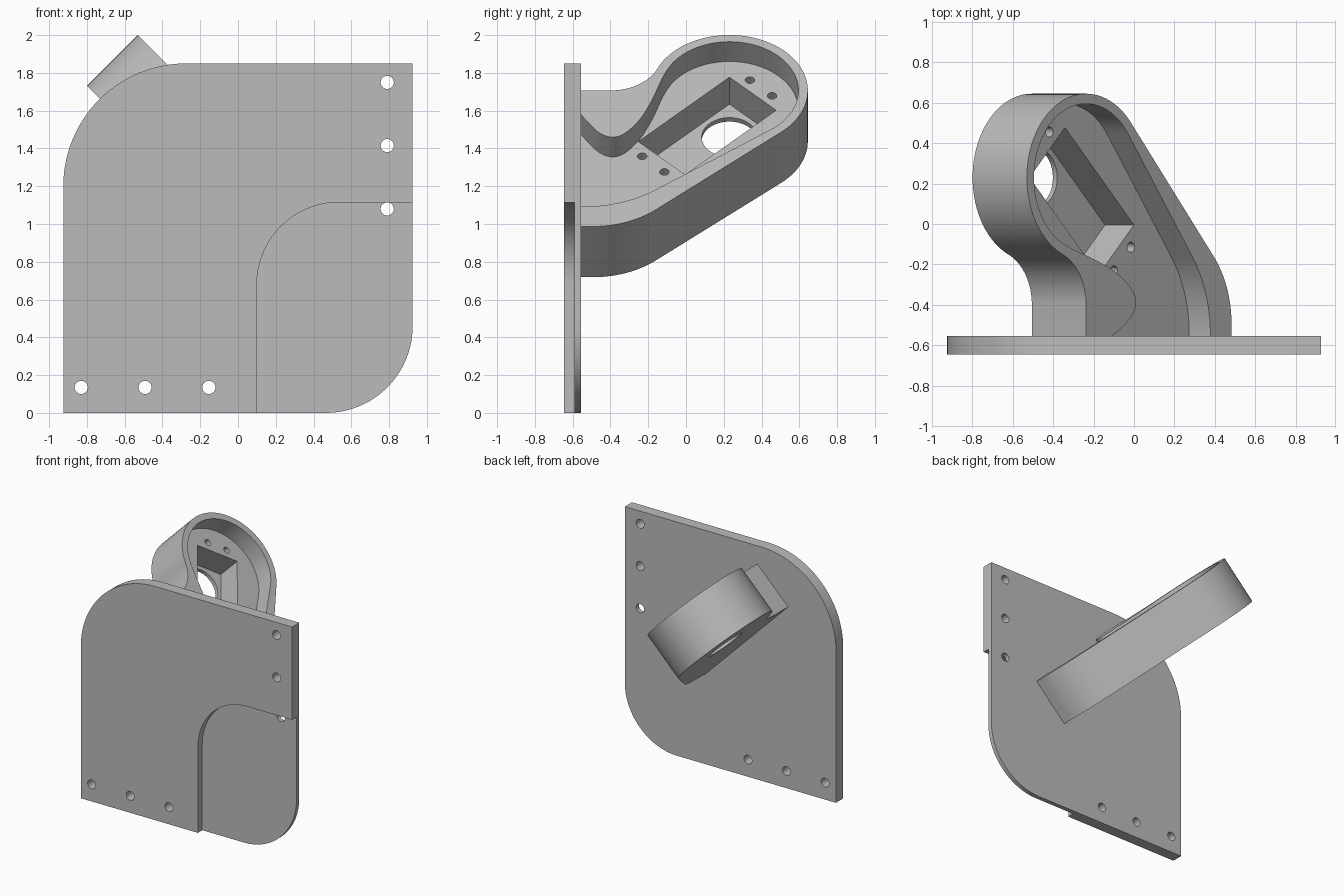
import bpy, bmesh
from math import sin, cos, radians, sqrt
from mathutils import Matrix, Vector
from mathutils.geometry import interpolate_bezier

cube = bpy.data.objects.get("Cube")
if cube:
    bpy.data.objects.remove(cube, do_unlink=True)

grey = bpy.data.materials.new("matte grey")
grey.use_nodes = True
grey.diffuse_color = (0.5, 0.5, 0.5, 1)
grey.node_tree.nodes["Principled BSDF"].inputs["Base Color"].default_value = (0.5, 0.5, 0.5, 1)


def frame(x, y, z, origin):
    """Matrix taking a local profile plane and its normal into the model."""
    m = Matrix((x, y, z)).transposed().to_4x4()
    m.translation = origin
    return m


def arc(cx, cy, r, start, end, steps=24):
    angles = [radians(start + (end - start) * i / steps) for i in range(steps + 1)]
    return [(cx + r * cos(t), cy + r * sin(t)) for t in angles]


def spline(pts, first_tangent, steps=6):
    """Smooth curve through a few points, without the first one."""
    pts = [Vector(p) for p in pts]
    tan = [Vector(first_tangent)]
    tan += [(b - a) / 2 for a, b in zip(pts, pts[2:])] + [pts[-1] - pts[-2]]
    out = []
    for i in range(len(pts) - 1):
        seg = interpolate_bezier(pts[i], pts[i] + tan[i] / 3,
                                 pts[i + 1] - tan[i + 1] / 3, pts[i + 1], steps)
        out += [tuple(p[:2]) for p in seg[1:]]
    return out


def prism(name, outline, low, high, matrix):
    bm = bmesh.new()
    face = bm.faces.new([bm.verts.new((x, y, low)) for x, y in outline])
    side = bmesh.ops.extrude_face_region(bm, geom=[face])
    verts = [g for g in side["geom"] if isinstance(g, bmesh.types.BMVert)]
    bmesh.ops.translate(bm, verts=verts, vec=(0, 0, high - low))
    bmesh.ops.recalc_face_normals(bm, faces=bm.faces)
    bm.transform(matrix)
    mesh = bpy.data.meshes.new(name)
    bm.to_mesh(mesh)
    bm.free()
    mesh.materials.append(grey)
    ob = bpy.data.objects.new(name, mesh)
    bpy.context.scene.collection.objects.link(ob)
    return ob


def carve(ob, cutters):
    """Subtract the cutters, bake the result and drop the cutters."""
    for c in cutters:
        c.hide_render = True
        mod = ob.modifiers.new("cut", 'BOOLEAN')
        mod.operation, mod.solver, mod.object = 'DIFFERENCE', 'EXACT', c
    deps = bpy.context.evaluated_depsgraph_get()
    mesh = bpy.data.meshes.new_from_object(ob.evaluated_get(deps))
    ob.modifiers.clear()
    ob.data = mesh
    for c in cutters:
        bpy.data.objects.remove(c, do_unlink=True)
    bpy.ops.object.select_all(action='DESELECT')
    ob.select_set(True)
    bpy.context.view_layer.objects.active = ob
    bpy.ops.object.shade_smooth_by_angle(angle=radians(25))


def disc(x, y, r):
    return arc(x, y, r, 0, 345, 23)


# Mounting plate: local depth runs towards the front
upright = frame((1, 0, 0), (0, 0, 1), (0, -1, 0), (0, 0, 0))
plate = prism("mounting_plate",
              [(-0.925, 0)] + arc(0.465, 0.46, 0.46, -90, 0)
              + [(0.925, 1.85)] + arc(-0.275, 1.2, 0.65, 90, 180),
              0.555, 0.645, upright)

# Stepped front corner and two rows of screw holes
cuts = [prism("corner_step_cutter",
              [(0.10, -0.2), (1.2, -0.2), (1.2, 1.115)]
              + arc(0.535, 0.68, 0.435, 90, 180), 0.59, 0.7, upright)]
for i in range(3):
    for x, z in ((-0.83 + 0.338 * i, 0.135), (0.79, 1.75 - 0.335 * i)):
        cuts.append(prism("plate_hole_cutter", disc(x, z, 0.035), 0.5, 0.7, upright))
carve(plate, cuts)

# Tilted arm: origin at the open face, its round end centred on (0, hub)
h = sqrt(0.5)
hub = 0.23
tilted = frame((h, 0, -h), (0, 1, 0), (h, 0, h), (-0.237, 0, 1.707))
arm = prism("motor_arm",
            [(1.018, -0.57)] + arc(0.51, -0.494, 0.508, 0, 41.1)
            + arc(0, hub, 0.415, 41.1, 246.7, 64)
            + arc(-0.271, -0.40, 0.271, 66.7, 0) + [(0, -0.57)],
            -0.38, 0, tilted)

# Tray hollow with a bulge beside the plate
bulge = spline([(-0.2, -0.075), (0.072, -0.18), (0.214, -0.243), (0.32, -0.323),
                (0.35, -0.39), (0.32, -0.455), (0.255, -0.508), (0.18, -0.555),
                (0.05, -0.62)], (0.24, -0.157))
cuts = [prism("tray_cutter",
              [(0.87, -0.62)] + arc(0.22, -0.547, 0.65, 0, 36.4)
              + arc(0, hub, 0.365, 36.4, 236.7, 64) + bulge,
              -0.148, 0.1, tilted)]


def diagonal(l, s):
    """Point along and across the motor pocket, measured from the hub."""
    return (l + s) * h, hub + (s - l) * h


# Motor pocket, shaft hole and four blind screw holes
w = 0.175
cuts.append(prism("pocket_cutter",
                  [diagonal(-w, -w), diagonal(0.507, -w), diagonal(0.507, w), diagonal(-w, w)],
                  -0.35, -0.147, tilted))
cuts.append(prism("shaft_hole_cutter", arc(0, hub, 0.147, 0, 354, 59), -0.5, -0.3, tilted))
for l in (-0.236, 0.57):
    for s in (-0.083, 0.083):
        cuts.append(prism("screw_hole_cutter", disc(*diagonal(l, s), 0.025),
                          -0.3, -0.14, tilted))
carve(arm, cuts)
